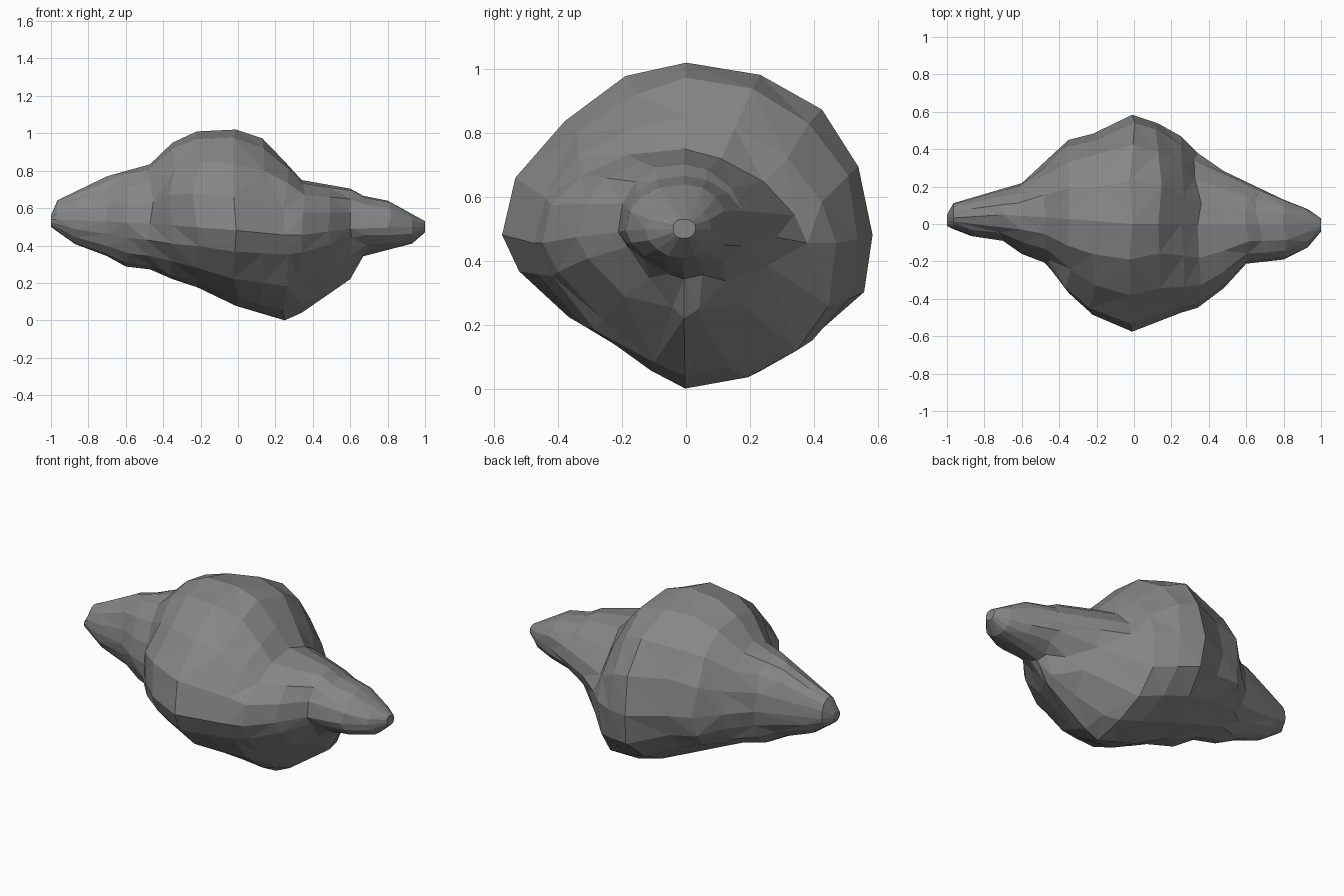
import bpy, bmesh, math, random

cube = bpy.data.objects.get("Cube")
if cube:
    bpy.data.objects.remove(cube)

random.seed(4)
SIDES = 16

# Plain grey stone
stone = bpy.data.materials.new("grey_stone")
stone.use_nodes = True
grey = (0.24, 0.24, 0.24, 1)
stone.diffuse_color = grey
stone.node_tree.nodes["Principled BSDF"].inputs["Base Color"].default_value = grey
stone.node_tree.nodes["Principled BSDF"].inputs["Roughness"].default_value = 0.9

# Outline curves along the long axis: (x, value)
TOP = [(-1, .56), (-.97, .64), (-.7, .77), (-.45, .84), (-.35, .95), (-.22, 1.01),
       (-.04, 1.03), (.14, .97), (.34, .75), (.58, .715), (.68, .66), (.8, .64), (1, .53)]
BOTTOM = [(-1, .5), (-.88, .41), (-.74, .37), (-.62, .29), (-.45, .27), (-.29, .19),
          (-.12, .16), (-.02, .08), (.25, 0), (.34, .04), (.6, .22), (.66, .34), (.93, .41), (1, .47)]
BACK = [(-1, .05), (-.96, .12), (-.62, .2), (-.35, .45), (-.15, .5), (0, .59),
        (.22, .5), (.38, .34), (.52, .26), (.8, .13), (.9, .1), (1, .03)]
FRONT = [(-1, -.01), (-.9, -.06), (-.7, -.09), (-.6, -.16), (-.5, -.17), (-.28, -.46), (0, -.58),
         (.2, -.49), (.4, -.43), (.52, -.3), (.62, -.19), (.7, -.22), (.9, -.16), (1, -.04)]
WAIST = [(-1, .54), (-.5, .52), (0, .48), (.3, .45), (.6, .49), (1, .5)]
MIDDLE = [(-1, .03), (-.7, .05), (-.4, .03), (0, 0), (1, -.01)]

# Fullness of each quarter along the axis: 1 is a flat plane, 2 is round
FULL_TOP_BACK = [(-1, 2.2), (-.4, 2), (.1, 2.1), (.3, 1.6), (.6, 1.6), (.75, 2.2), (1, 2.4)]
FULL_TOP_FRONT = [(-1, 1.7), (-.4, 1.9), (-.05, 1.75), (.13, 1.6), (.35, 2.1), (.75, 2.2), (1, 2.4)]
FULL_LOW_BACK = [(-1, 2), (-.4, 2), (0, 2.3), (.25, 2.2), (.45, 1.5), (.6, 1.2), (.75, 2), (1, 2.2)]
FULL_LOW_FRONT = [(-1, 2), (-.4, 1.8), (0, 1.5), (.25, 1.3), (.6, 1.1), (.75, 1.6), (1, 2.2)]


def sample(curve, x):
    for (x0, a), (x1, b) in zip(curve, curve[1:]):
        if x <= x1:
            return a + (b - a) * (x - x0) / (x1 - x0)
    return curve[-1][1]


def section(x):
    """One lopsided oval ring made of four different quarters."""
    yc, zc = sample(MIDDLE, x), sample(WAIST, x)
    ring = []
    for i in range(SIDES):
        a = math.tau * i / SIDES
        c, s = math.cos(a), math.sin(a)
        if s > 0:
            full = sample(FULL_TOP_BACK if c > 0 else FULL_TOP_FRONT, x)
        else:
            full = sample(FULL_LOW_BACK if c > 0 else FULL_LOW_FRONT, x)
        c, s = [math.copysign(abs(v) ** (2 / full), v) for v in (c, s)]
        ry = sample(BACK, x) - yc if c > 0 else yc - sample(FRONT, x)
        rz = sample(TOP, x) - zc if s > 0 else zc - sample(BOTTOM, x)
        # Chips in the stone, leaving the four outline points in place
        loose = i % (SIDES // 4) != 0
        chip = 1 + random.uniform(-.015, .025) * loose
        slide = random.uniform(-.02, .02) * (loose and abs(x) < .85)
        ring.append((x + slide, yc + c * ry * chip, zc + s * rz * chip))
    return ring


# Rock: rings skinned lengthwise, closed by blunt ends
bm = bmesh.new()
stations = [-1, -.965, -.87, -.7, -.6, -.47, -.35, -.22, -.01, .13,
            .25, .34, .48, .6, .67, .8, .93, 1]
rings = [[bm.verts.new(p) for p in section(x)] for x in stations]
for a, b in zip(rings, rings[1:]):
    for i in range(SIDES):
        j = (i + 1) % SIDES
        bm.faces.new((a[i], a[j], b[j], b[i]))
bm.faces.new(rings[0])
bm.faces.new(rings[-1])
bmesh.ops.recalc_face_normals(bm, faces=bm.faces)

# Irregular chipped facets
bmesh.ops.triangulate(bm, faces=bm.faces, quad_method='SHORT_EDGE')
bmesh.ops.dissolve_limit(bm, angle_limit=math.radians(7), verts=bm.verts, edges=bm.edges)
bmesh.ops.triangulate(bm, faces=bm.faces)

mesh = bpy.data.meshes.new("rock_body")
bm.to_mesh(mesh)
bm.free()
mesh.materials.append(stone)
rock = bpy.data.objects.new("rock_body", mesh)
bpy.context.collection.objects.link(rock)
